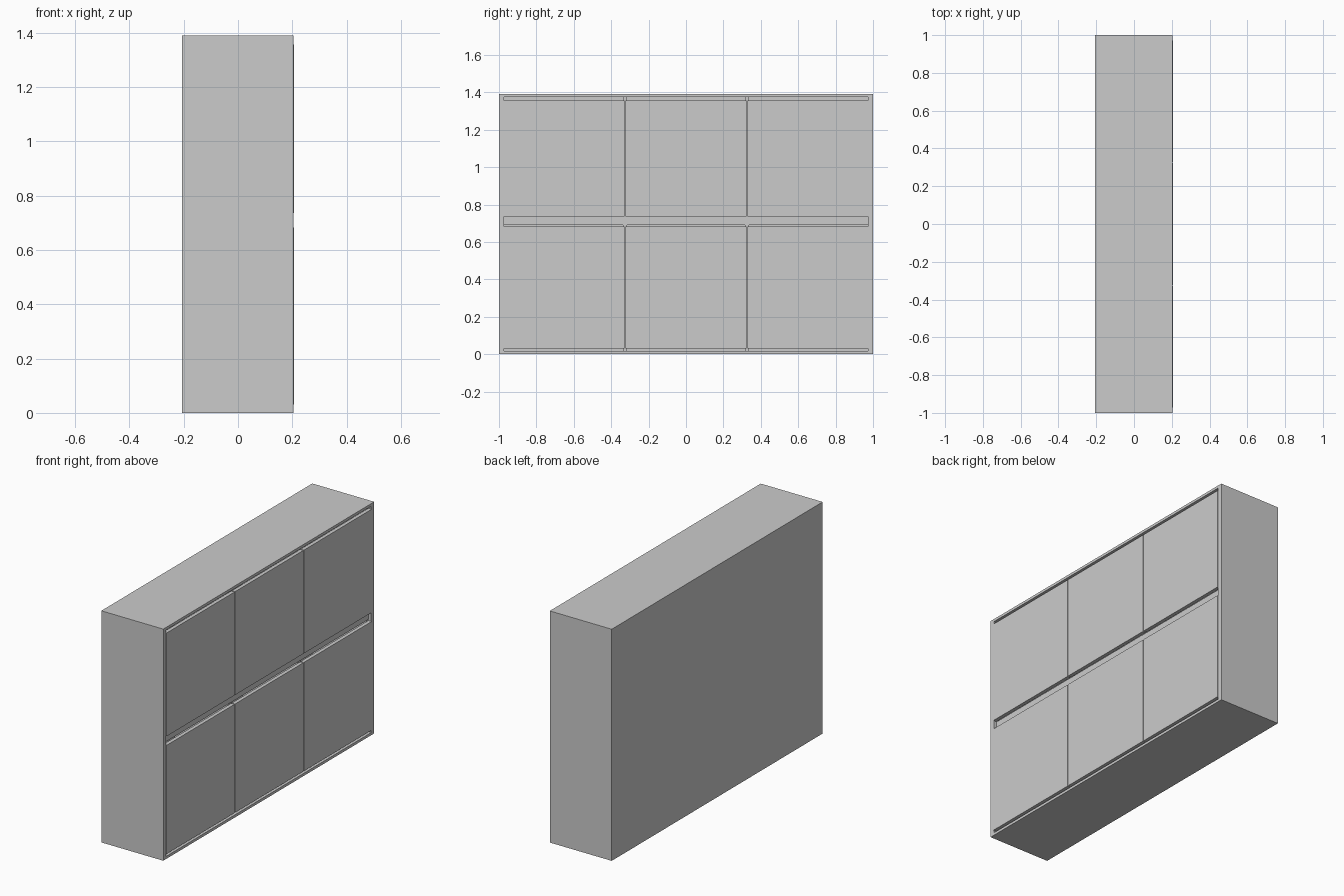
import bpy

if "Cube" in bpy.data.objects:
    bpy.data.objects.remove(bpy.data.objects["Cube"])


def box(name, x, y, z):
    """Axis-aligned box from (min, max) ranges."""
    bpy.ops.mesh.primitive_cube_add(
        size=1, location=[(r[0] + r[1]) / 2 for r in (x, y, z)])
    ob = bpy.context.object
    ob.name = name
    ob.scale = [r[1] - r[0] for r in (x, y, z)]
    bpy.ops.object.transform_apply(location=False, rotation=False, scale=True)
    return ob


BACK, FRAME, FRONT = -0.207, 0.204, 0.207
HEIGHT, SIDE, SLAB = 1.39, 0.972, 0.016

# Carcass: one block hollowed out from the +x side
carcass = box("carcass", (BACK, FRAME), (-1, 1), (0, HEIGHT))
cutter = box("opening_cutter", (BACK + 0.02, 0.4), (-SIDE, SIDE), (SLAB, HEIGHT - SLAB))
cut = carcass.modifiers.new("opening", 'BOOLEAN')
cut.object = cutter
cut.solver = 'EXACT'
bpy.context.view_layer.objects.active = carcass
bpy.ops.object.modifier_apply(modifier=cut.name)
bpy.data.objects.remove(cutter, do_unlink=True)

# Middle shelf, set back to leave a finger groove between the door rows
box("middle_shelf", (BACK + 0.01, 0.186), (-SIDE - 0.005, SIDE + 0.005), (0.69, 0.735))

# Upright dividers behind the door joints
for i, y in enumerate((-0.326, 0.326)):
    box(f"divider_{i + 1}", (BACK + 0.01, 0.18), (y - 0.01, y + 0.01), (0.01, HEIGHT - 0.01))

# Two rows of three doors
columns = [(-SIDE, -0.329), (-0.324, 0.324), (0.329, SIDE)]
rows = {"lower": (0.031, 0.683), "upper": (0.737, 1.357)}
for row, z in rows.items():
    for i, y in enumerate(columns):
        box(f"{row}_door_{i + 1}", (0.185, FRONT), y, z)
